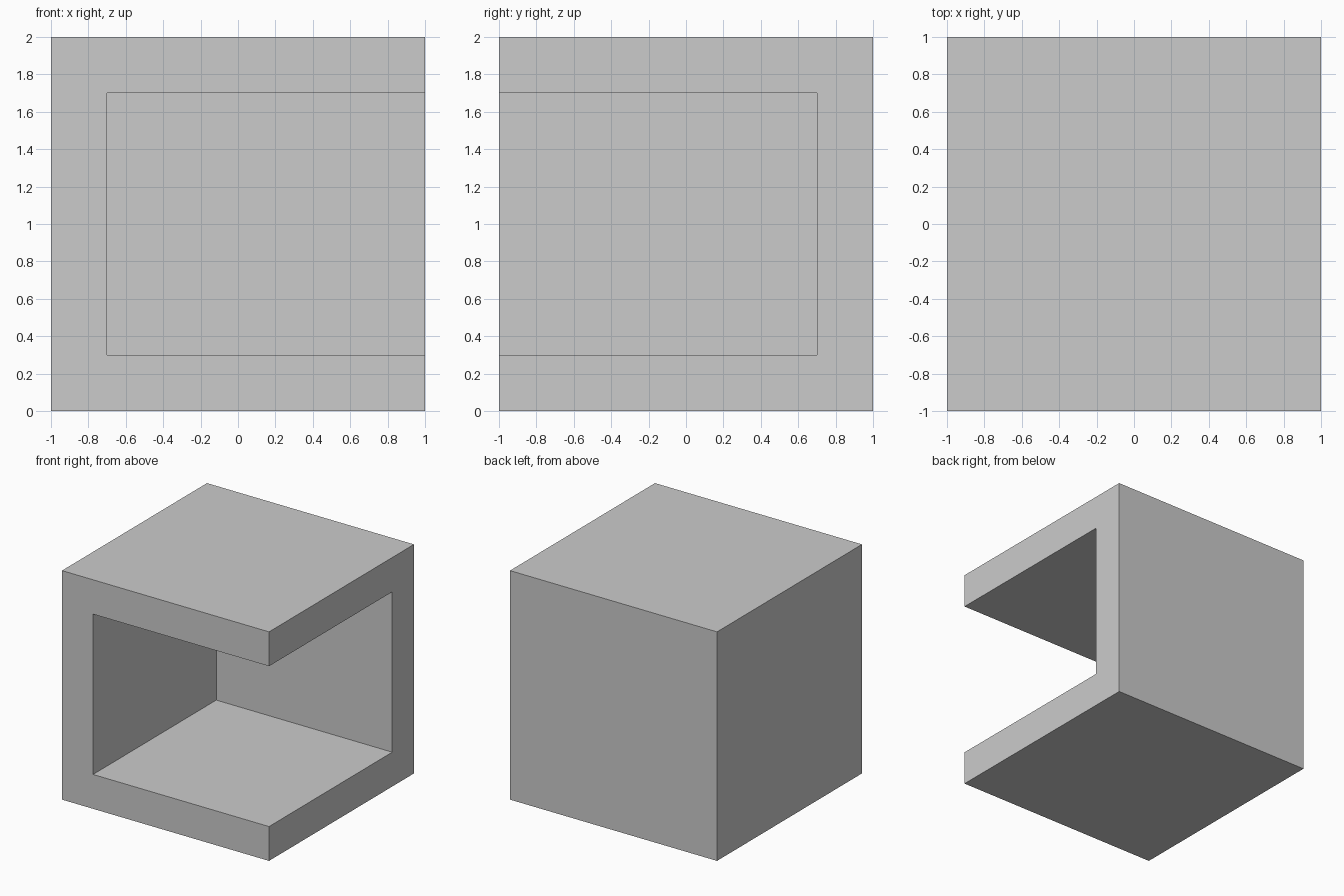
import bpy

if "Cube" in bpy.data.objects:
    bpy.data.objects.remove(bpy.data.objects["Cube"])


def box(name, lo, hi):
    """Axis-aligned box between two corners."""
    centre = [(a + b) / 2 for a, b in zip(lo, hi)]
    bpy.ops.mesh.primitive_cube_add(size=1, location=centre)
    obj = bpy.context.object
    obj.name = name
    obj.scale = [b - a for a, b in zip(lo, hi)]
    bpy.ops.object.transform_apply(location=True, rotation=False, scale=True)
    return obj


HALF, WALL = 1.0, 0.3

# Opening: runs out through the front and right sides
cutter = box("opening_cutter",
             (-HALF + WALL, -HALF - 0.5, WALL),
             (HALF + 0.5, HALF - WALL, 2 * HALF - WALL))
cutter.hide_render = True

# Cube shell: floor, roof, back wall and left wall
shell = box("open_corner_cube", (-HALF, -HALF, 0), (HALF, HALF, 2 * HALF))
cut = shell.modifiers.new("opening", 'BOOLEAN')
cut.operation = 'DIFFERENCE'
cut.solver = 'EXACT'
cut.object = cutter
bpy.ops.object.modifier_apply(modifier=cut.name)

bpy.data.objects.remove(cutter, do_unlink=True)
